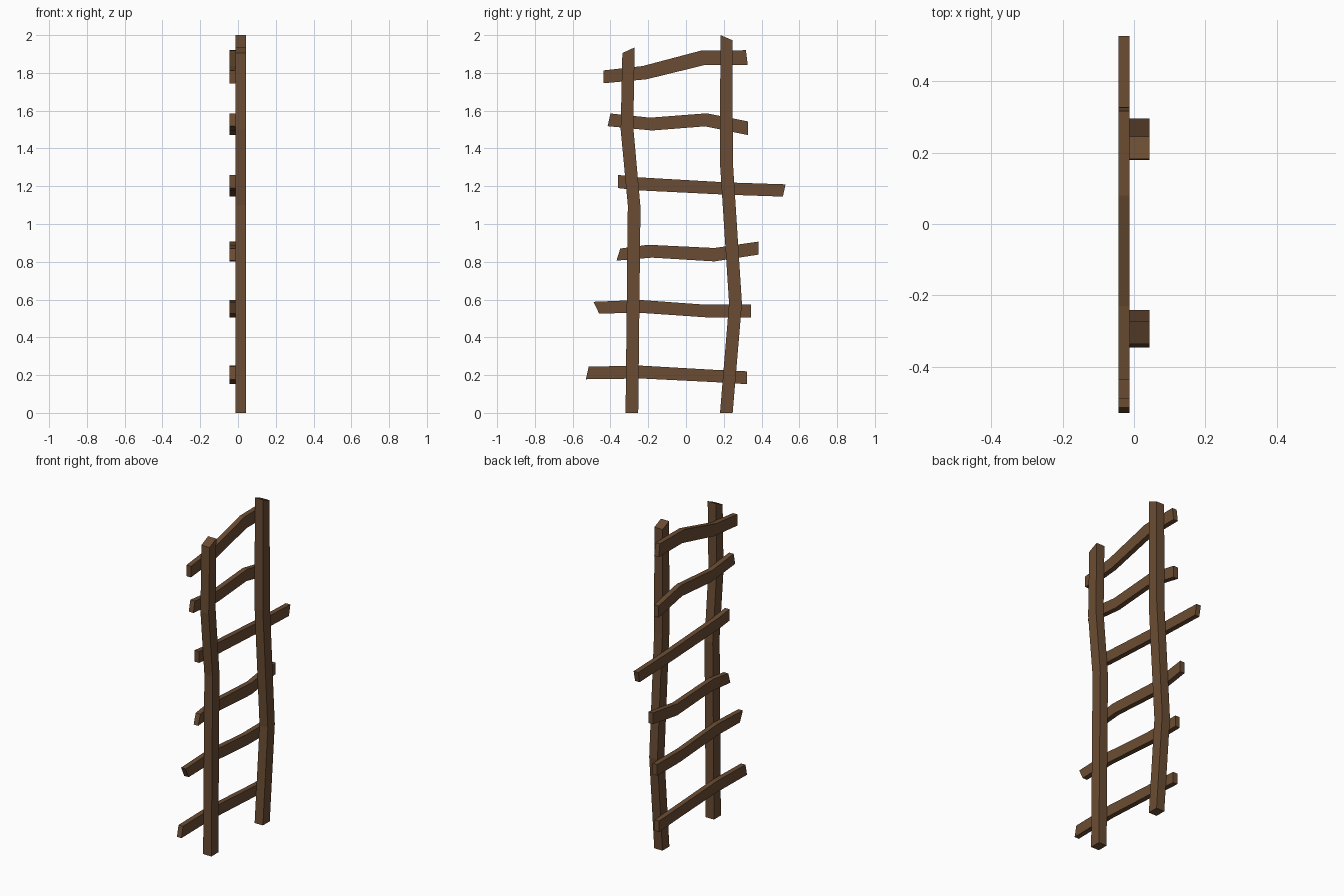
import bpy, bmesh

wood = bpy.data.materials.new("brown_wood")
wood.diffuse_color = (0.145, 0.073, 0.033, 1)


def bent_beam(name, x0, x1, sections):
    """Crooked beam: each section is (y, z, y, z) for its two edges, extruded along x."""
    bm = bmesh.new()
    rings = []
    for ya, za, yb, zb in sections:
        rings.append([bm.verts.new(p) for p in
                      ((x0, ya, za), (x1, ya, za), (x1, yb, zb), (x0, yb, zb))])
    for a, b in zip(rings, rings[1:]):
        for i in range(4):
            j = (i + 1) % 4
            bm.faces.new((a[i], a[j], b[j], b[i]))
    bm.faces.new(rings[0])
    bm.faces.new(rings[-1])
    bmesh.ops.recalc_face_normals(bm, faces=bm.faces)
    me = bpy.data.meshes.new(name)
    bm.to_mesh(me)
    bm.free()
    me.materials.append(wood)
    bpy.context.collection.objects.link(bpy.data.objects.new(name, me))


# Two upright posts
POST_X = (-0.013, 0.043)
bent_beam("left_post", *POST_X, [
    (-0.320, 0, -0.253, 0), (-0.308, 1.10, -0.241, 1.09),
    (-0.346, 1.50, -0.279, 1.51), (-0.337, 1.905, -0.272, 1.935)])
bent_beam("right_post", *POST_X, [
    (0.180, 0, 0.247, 0), (0.228, 0.58, 0.296, 0.58),
    (0.180, 1.32, 0.248, 1.33), (0.182, 2.0, 0.246, 1.973)])

# Six crooked rungs behind the posts: (y, z) of top edge, then bottom edge
RUNGS = [
    [(-.515, .245, -.53, .178), (-.235, .25, -.235, .182), (.15, .228, .15, .163), (.323, .22, .323, .152)],
    [(-.49, .588, -.46, .526), (-.245, .598, -.245, .53), (.10, .573, .12, .505), (.343, .574, .343, .505)],
    [(-.348, .87, -.368, .806), (-.20, .89, -.18, .822), (.15, .873, .15, .802), (.385, .907, .385, .838)],
    [(-.36, 1.26, -.36, 1.19), (-.25, 1.247, -.25, 1.178), (.22, 1.22, .22, 1.155), (.527, 1.21, .513, 1.145)],
    [(-.40, 1.585, -.415, 1.518), (-.19, 1.563, -.18, 1.495), (.11, 1.586, .10, 1.517), (.328, 1.543, .328, 1.471)],
    [(-.438, 1.813, -.438, 1.745), (-.23, 1.836, -.21, 1.766), (.08, 1.918, .10, 1.842), (.317, 1.92, .327, 1.842)],
]
for i, sections in enumerate(RUNGS, 1):
    bent_beam(f"rung_{i}", -0.044, -0.013, sections)
